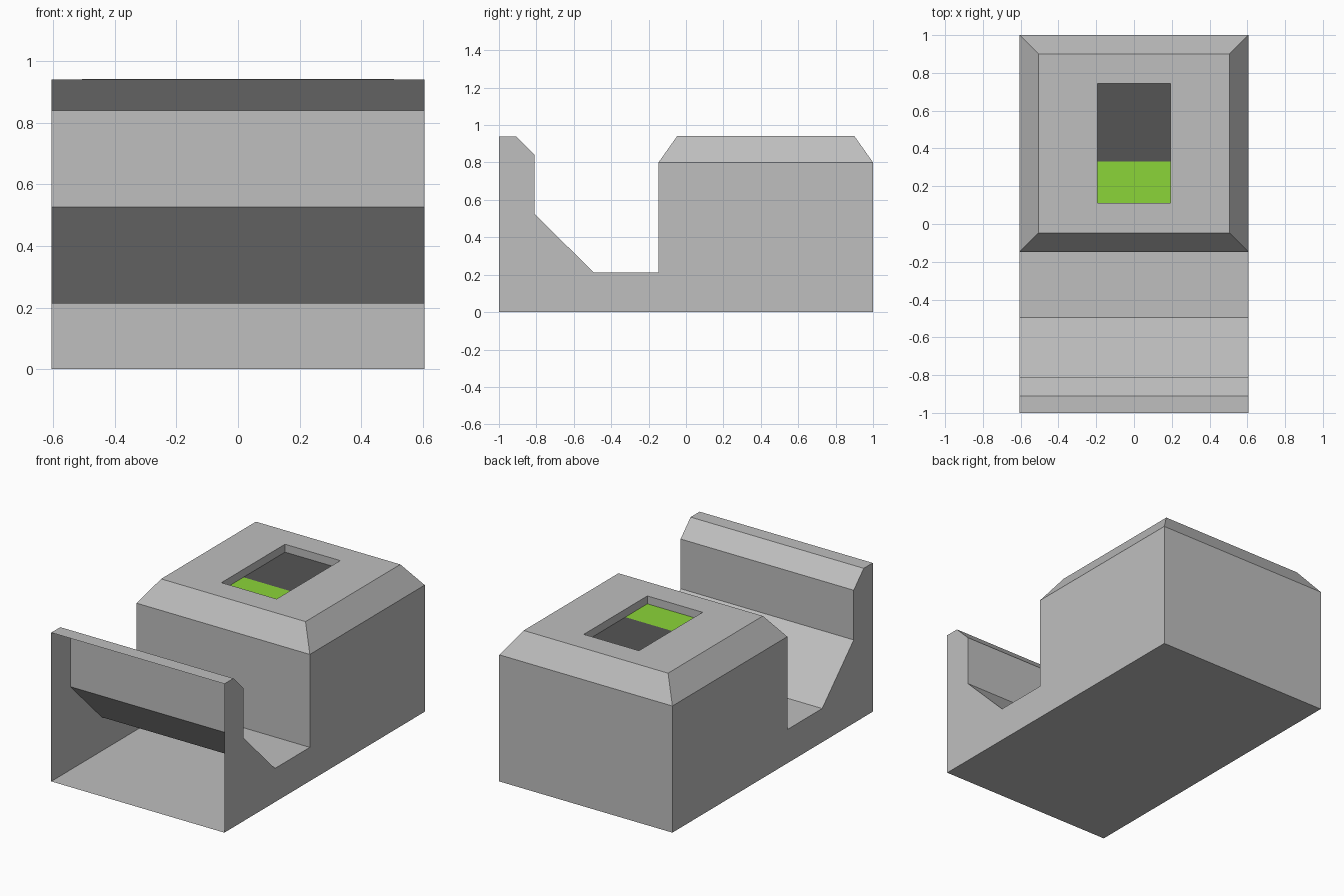
import bpy, bmesh
from mathutils import Vector

if "Cube" in bpy.data.objects:
    bpy.data.objects.remove(bpy.data.objects["Cube"])

HALF_W = 0.605


def material(name, rgb):
    m = bpy.data.materials.new(name)
    m.diffuse_color = (*rgb, 1)
    m.use_nodes = True
    m.node_tree.nodes["Principled BSDF"].inputs["Base Color"].default_value = m.diffuse_color
    return m


mats = [material("grey casing", (0.52, 0.52, 0.52)),
        material("dark panel", (0.09, 0.09, 0.09)),
        material("green panel", (0.26, 0.66, 0.04))]

# Side profile (y, z): front lip, sloped valley, rear block up to its shoulder
profile = [(-1, 0), (1, 0), (1, 0.80), (-0.147, 0.80), (-0.147, 0.213),
           (-0.495, 0.213), (-0.81, 0.526), (-0.81, 0.84), (-0.91, 0.94), (-1, 0.94)]

bm = bmesh.new()
side = bm.faces.new([bm.verts.new((-HALF_W, y, z)) for y, z in profile])
ext = bmesh.ops.extrude_face_region(bm, geom=[side], use_keep_orig=True)
bmesh.ops.translate(bm, vec=(2 * HALF_W, 0, 0),
                    verts=[v for v in ext["geom"] if isinstance(v, bmesh.types.BMVert)])
bmesh.ops.recalc_face_normals(bm, faces=bm.faces[:])

# The front end is open
front = [f for f in bm.faces if f.calc_center_median().y < -0.999]
bmesh.ops.delete(bm, geom=front, context='FACES')

# Bevelled roof of the rear block
top = next(f for f in bm.faces
           if f.normal.z > 0.9 and f.calc_center_median().y > 0)
bmesh.ops.inset_individual(bm, faces=[top], thickness=0.142)
for v in top.verts:
    v.co.z = 0.942

# Recessed window in the roof
bmesh.ops.inset_individual(bm, faces=[top], thickness=0.1)
mid = top.calc_center_median()
for v in top.verts:
    v.co.x = 0.193 if v.co.x > 0 else -0.193
    v.co.y = 0.745 if v.co.y > mid.y else 0.11
bmesh.ops.inset_individual(bm, faces=[top], thickness=0.0)
for v in top.verts:
    v.co.z = 0.892

# Window floor split into a green front and a dark rear
bmesh.ops.bisect_plane(bm, geom=[top, *top.edges, *top.verts],
                       plane_co=Vector((0, 0.33, 0)), plane_no=Vector((0, 1, 0)))
bm.normal_update()
for f in bm.faces:
    c = f.calc_center_median()
    if f.normal.z > 0.9 and abs(c.z - 0.892) < 0.001:
        f.material_index = 2 if c.y < 0.33 else 1

mesh = bpy.data.meshes.new("casing")
bm.to_mesh(mesh)
bm.free()
for m in mats:
    mesh.materials.append(m)
bpy.context.collection.objects.link(bpy.data.objects.new("casing", mesh))
